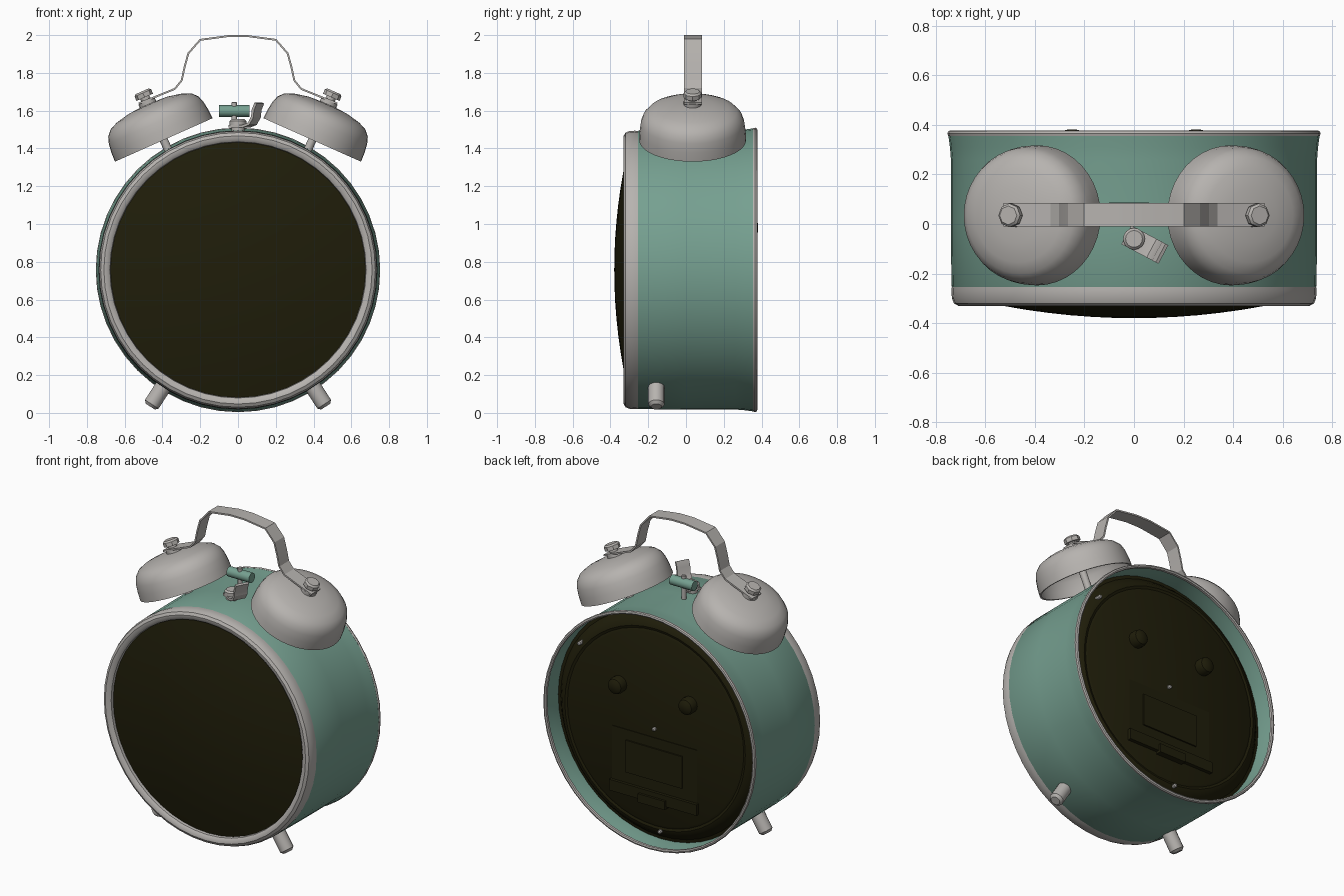
import bpy, bmesh, math
from mathutils import Vector, Matrix

if "Cube" in bpy.data.objects:
    bpy.data.objects.remove(bpy.data.objects["Cube"])

CZ = 0.757                      # height of the clock's centre
MID = Vector((0, 0, CZ))
Y = (0, 1, 0)


def material(name, rgb):
    m = bpy.data.materials.new(name)
    m.diffuse_color = (*rgb, 1)
    m.use_nodes = True
    m.node_tree.nodes["Principled BSDF"].inputs["Base Color"].default_value = m.diffuse_color
    return m


TEAL = material("teal paint", (0.18, 0.35, 0.28))
METAL = material("warm grey metal", (0.47, 0.45, 0.43))
DARK = material("dark olive", (0.014, 0.0125, 0.003))


def finish(name, bm, mat, angle=35):
    bmesh.ops.remove_doubles(bm, verts=bm.verts, dist=1e-5)
    bmesh.ops.recalc_face_normals(bm, faces=bm.faces)
    me = bpy.data.meshes.new(name)
    bm.to_mesh(me)
    bm.free()
    me.materials.append(mat)
    me.shade_smooth()
    me.set_sharp_from_angle(angle=math.radians(angle))
    ob = bpy.data.objects.new(name, me)
    bpy.context.collection.objects.link(ob)
    return ob


def lathe(name, profile, mat, origin=MID, axis=Y, segs=48, closed=False):
    """Turn (radius, height) points around an axis; closed joins the profile's ends."""
    bm = bmesh.new()
    mtx = Matrix.Translation(origin) @ Vector(axis).to_track_quat('Z', 'Y').to_matrix().to_4x4()
    rings = []
    for r, h in profile:
        if r == 0:
            rings.append([bm.verts.new(mtx @ Vector((0, 0, h)))] * segs)
        else:
            rings.append([bm.verts.new(mtx @ Vector((r * math.cos(a), r * math.sin(a), h)))
                          for a in (2 * math.pi * i / segs for i in range(segs))])
    pairs = list(zip(rings, rings[1:]))
    if closed:
        pairs.append((rings[-1], rings[0]))
    for a, b in pairs:
        for i in range(segs):
            j = (i + 1) % segs
            vs = list(dict.fromkeys((a[i], a[j], b[j], b[i])))
            if len(vs) > 2:
                bm.faces.new(vs)
    return finish(name, bm, mat)


def rod(name, r, h0, h1, mat, origin, axis, segs=16, bevel=0.0):
    return lathe(name, [(0, h0), (r, h0), (r, h1 - bevel), (r - bevel, h1), (0, h1)],
                 mat, origin, axis, segs)


def box(name, x0, x1, y0, y1, z0, z1, mat):
    bm = bmesh.new()
    bmesh.ops.create_cube(bm, size=1)
    for v in bm.verts:
        v.co = ((x0 + x1) / 2 + v.co.x * (x1 - x0),
                (y0 + y1) / 2 + v.co.y * (y1 - y0),
                (z0 + z1) / 2 + v.co.z * (z1 - z0))
    return finish(name, bm, mat)


def strap(name, path, width, thick, mat, origin, angle=0.0):
    """Flat bent strip: path in (along, z), swept across its width."""
    bm = bmesh.new()
    mtx = Matrix.Translation(origin) @ Matrix.Rotation(angle, 4, 'Z')
    pts = [Vector(p) for p in path]
    rows = []
    for i, p in enumerate(pts):
        t = (pts[min(i + 1, len(pts) - 1)] - pts[max(i - 1, 0)]).normalized()
        n = Vector((-t.y, t.x)) * thick / 2
        rows.append([bm.verts.new(mtx @ Vector((q.x, s * width / 2, q.y)))
                     for q, s in ((p + n, -1), (p + n, 1), (p - n, 1), (p - n, -1))])
    for a, b in zip(rows, rows[1:]):
        for k in range(4):
            bm.faces.new((a[k], a[(k + 1) % 4], b[(k + 1) % 4], b[k]))
    bm.faces.new(rows[0])
    bm.faces.new(rows[-1])
    return finish(name, bm, mat, 25)


# Case: thin open shell flaring at the back
lathe("case", [(0.728, -0.27), (0.737, -0.25), (0.739, 0.0), (0.739, 0.26), (0.743, 0.31),
               (0.75, 0.362), (0.742, 0.362), (0.735, 0.31), (0.731, 0.26), (0.729, -0.25)],
      TEAL, closed=True)
lathe("back_rim", [(0.75, 0.356), (0.753, 0.366), (0.749, 0.375), (0.74, 0.378), (0.732, 0.374),
                   (0.732, 0.358)], METAL, closed=True)

# Front bezel and domed glass
lathe("bezel", [(0.735, -0.25), (0.737, -0.27), (0.735, -0.30), (0.727, -0.32), (0.71, -0.33),
                (0.692, -0.328), (0.678, -0.316), (0.674, -0.29), (0.68, -0.25)],
      METAL, closed=True)
dome = [(0.69 * i / 8, -0.38 + 0.178 * (0.69 * i / 8) ** 2) for i in range(9)]
lathe("glass", dome + [(0.69, -0.28), (0, -0.28)], DARK)

# Back plate: raised centre with a sloping edge
lathe("back_plate", [(0, 0.24), (0.731, 0.24), (0.731, 0.25), (0.71, 0.255), (0.685, 0.285),
                     (0.665, 0.305), (0.64, 0.313), (0.625, 0.308), (0.61, 0.315), (0, 0.315)],
      DARK)
box("battery_panel", -0.30, 0.30, 0.30, 0.319, 0.36, 0.70, DARK)
box("battery_door", -0.20, 0.20, 0.30, 0.328, 0.43, 0.635, DARK)
box("battery_ledge", -0.31, 0.31, 0.30, 0.338, 0.29, 0.36, DARK)
box("battery_tab", -0.095, 0.095, 0.30, 0.353, 0.275, 0.33, DARK)
for s in (-1, 1):
    lathe("setting_knob", [(0, 0.30), (0.05, 0.30), (0.053, 0.345), (0.046, 0.368),
                           (0.026, 0.38), (0, 0.382)], DARK, Vector((s * 0.25, 0, 0.98)), Y, 20)

# Small screws on the back plate
for x, z in ((0, CZ), (0.53, 1.165), (-0.04, 0.11)):
    rod("back_screw", 0.012, 0.29, 0.335, METAL, Vector((x, 0, z)), Y, 8, 0.006)

# Bells, posts, nuts and feet, mirrored left and right
TILT = math.radians(24)
for s in (-1, 1):
    axis = (s * math.sin(TILT), 0, math.cos(TILT))
    base = Vector((s * 0.393, 0.035, 1.445))
    outer = [(0.283, 0), (0.281, 0.05), (0.274, 0.10), (0.262, 0.135), (0.235, 0.165),
             (0.19, 0.185), (0.11, 0.202), (0, 0.208)]
    inner = [(max(r - 0.01, 0), h - 0.01) for r, h in reversed(outer[1:])] + [(0.273, 0)]
    lathe("bell", outer + inner, METAL, base, axis, 40, closed=True)
    rod("bell_post", 0.022, -0.12, 0.20, METAL, base, axis)
    rod("bell_washer", 0.047, 0.20, 0.226, METAL, base, axis)
    rod("bell_neck", 0.026, 0.21, 0.26, METAL, base, axis)
    rod("bell_nut", 0.048, 0.247, 0.282, METAL, base, axis, 8, 0.01)
    d = Vector((s * 0.54, 0, -0.842))
    rod("foot", 0.043, 0.715, 0.86, METAL, Vector((0, -0.157, CZ)), d, 16, 0.015)

# Carrying handle: flat bent strap between the bells
half = [(0.525, 1.638), (0.48, 1.656), (0.335, 1.715), (0.298, 1.76), (0.283, 1.83),
        (0.263, 1.903), (0.2, 1.975), (0.05, 1.995)]
strap("handle", half + [(-x, z) for x, z in reversed(half)], 0.095, 0.01, METAL,
      Vector((0, 0.037, 0)))

# Hammer between the bells
rod("hammer_stem", 0.014, 1.47, 1.647, METAL, Vector((-0.02, 0.05, 0)), (0, 0, 1), 12, 0.004)
rod("hammer_head", 0.031, -0.08, 0.08, TEAL, Vector((-0.02, 0.055, 1.598)), (1, 0, 0), 16)

# Alarm lever with its pivot cap
pivot = Vector((0, -0.06, 0))
rod("lever_post", 0.035, 1.46, 1.53, METAL, pivot, (0, 0, 1))
rod("lever_cap", 0.044, 1.525, 1.555, METAL, pivot, (0, 0, 1), 16, 0.01)
strap("alarm_lever", [(-0.035, 1.518), (0.05, 1.518), (0.085, 1.53), (0.107, 1.565),
                      (0.112, 1.605), (0.128, 1.64)], 0.085, 0.014, METAL,
      pivot, math.radians(-28))
